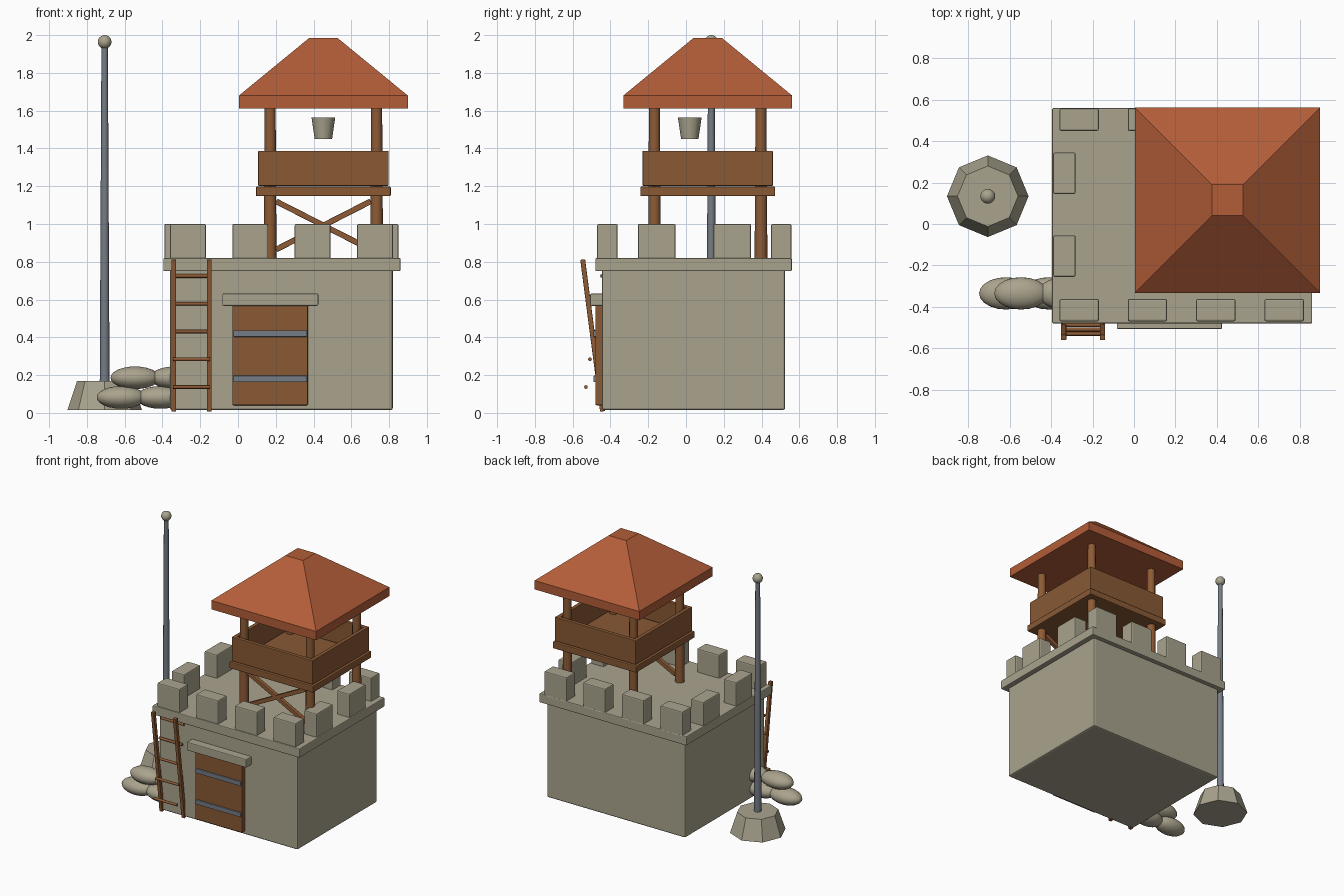
import bpy
import bmesh
import math
from mathutils import Vector

cube = bpy.data.objects.get("Cube")
if cube:
    bpy.data.objects.remove(cube, do_unlink=True)


def material(name, rgb):
    m = bpy.data.materials.new(name)
    m.use_nodes = True
    m.diffuse_color = (*rgb, 1)
    m.node_tree.nodes["Principled BSDF"].inputs["Base Color"].default_value = (*rgb, 1)
    return m


STONE = material("stone", (0.40, 0.37, 0.27))
PLANK = material("plank wood", (0.25, 0.10, 0.034))
TIMBER = material("timber", (0.27, 0.105, 0.036))
ROOF = material("roof tile", (0.45, 0.11, 0.04))
IRON = material("iron", (0.18, 0.205, 0.24))
SACK = material("sackcloth", (0.40, 0.365, 0.265))


def finish(name, bm, mat, smooth=False, bevel=0):
    mesh = bpy.data.meshes.new(name)
    bm.to_mesh(mesh)
    bm.free()
    mesh.materials.append(mat)
    ob = bpy.data.objects.new(name, mesh)
    bpy.context.collection.objects.link(ob)
    if bevel:
        mod = ob.modifiers.new("bevel", "BEVEL")
        mod.width = bevel
        mod.segments = 2
    if smooth:
        bpy.ops.object.select_all(action="DESELECT")
        ob.select_set(True)
        bpy.context.view_layer.objects.active = ob
        bpy.ops.object.shade_smooth_by_angle(angle=math.radians(50))
    return ob


def box(name, x, y, z, mat, bevel=0.006):
    """Box from (low, high) pairs on each axis."""
    bm = bmesh.new()
    bmesh.ops.create_cube(bm, size=1)
    for v in bm.verts:
        v.co = [(lo + hi) / 2 + c * (hi - lo) for c, (lo, hi) in zip(v.co, (x, y, z))]
    return finish(name, bm, mat, bevel=bevel)


def rod(name, a, b, r1, r2, mat, sides=12, smooth=True, turn=0):
    """Tapered cylinder from a to b."""
    a, b = Vector(a), Vector(b)
    d = b - a
    bm = bmesh.new()
    bmesh.ops.create_cone(bm, cap_ends=True, segments=sides, radius1=r1, radius2=r2, depth=d.length)
    ob = finish(name, bm, mat, smooth)
    ob.location = (a + b) / 2
    ob.rotation_euler = d.to_track_quat("Z", "Y").to_euler()
    if turn:
        ob.rotation_euler.z += turn
    return ob


def beam(name, a, b, width, mat):
    """Square bar from a to b."""
    a, b = Vector(a), Vector(b)
    d = b - a
    h = d.length / 2
    ob = box(name, (-width / 2, width / 2), (-width / 2, width / 2), (-h, h), mat, 0.003)
    ob.location = (a + b) / 2
    ob.rotation_euler = d.to_track_quat("Z", "Y").to_euler()
    return ob


def ellipsoid(name, centre, radii, mat):
    bm = bmesh.new()
    bmesh.ops.create_uvsphere(bm, u_segments=20, v_segments=12, radius=1)
    ob = finish(name, bm, mat, True)
    ob.location = centre
    ob.scale = radii
    return ob


# Keep walls and cornice
box("keep_walls", (-0.36, 0.82), (-0.445, 0.525), (0.015, 0.77), STONE, 0.012)
box("cornice", (-0.395, 0.86), (-0.48, 0.56), (0.75, 0.82), STONE)

# Battlements: four along front and back, two more along each side
for row, y in (("front", -0.47), ("back", 0.45)):
    for i in range(4):
        x = -0.36 + 0.33 * i
        box(f"{row}_merlon_{i}", (x, x + 0.19), (y, y + 0.108), (0.81, 1.0), STONE, 0.008)
for row, x in (("right", -0.39), ("left", 0.742)):
    for i in range(2):
        y = -0.255 + 0.4 * i
        box(f"{row}_merlon_{i}", (x, x + 0.108), (y, y + 0.2), (0.81, 1.0), STONE, 0.008)

# Door, iron straps and lintel
box("door", (-0.03, 0.37), (-0.48, -0.43), (0.04, 0.57), PLANK)
for i, z in enumerate((0.18, 0.42)):
    box(f"door_strap_{i}", (-0.025, 0.365), (-0.49, -0.47), (z - 0.017, z + 0.017), IRON, 0.003)
box("lintel", (-0.083, 0.425), (-0.507, -0.43), (0.567, 0.632), STONE)

# Ladder, its rungs slanted against the rails
for i, x in enumerate((-0.34, -0.152)):
    beam(f"ladder_rail_{i}", (x, -0.442, 0.008), (x, -0.547, 0.812), 0.026, TIMBER)
for i in range(5):
    y, z = -0.53 + 0.0213 * i, 0.137 + 0.147 * i
    rod(f"ladder_rung_{i}", (-0.345, y, z), (-0.147, y, z), 0.01, 0.01, TIMBER, 8)

# Watchtower posts, floor and parapet
CX, CY = 0.452, 0.115
for i, (sx, sy) in enumerate(((-1, -1), (1, -1), (1, 1), (-1, 1))):
    x, y = CX + 0.282 * sx, CY + 0.282 * sy
    rod(f"tower_post_{i}", (x, y, 0.8), (x, y, 1.64), 0.034, 0.029, TIMBER)
box("tower_floor", (CX - 0.357, CX + 0.357), (CY - 0.357, CY + 0.357), (1.147, 1.198), PLANK)
for i, s in enumerate((-1, 1)):
    lo, hi = sorted((0.315 * s, 0.345 * s))
    box(f"parapet_y_{i}", (CX - 0.345, CX + 0.345), (CY + lo, CY + hi), (1.202, 1.387), PLANK, 0.004)
    box(f"parapet_x_{i}", (CX + lo, CX + hi), (CY - 0.345, CY + 0.345), (1.202, 1.387), PLANK, 0.004)

# Crossed braces on the front
for i, s in enumerate((-1, 1)):
    beam(f"brace_{i}", (CX - 0.25 * s, CY - 0.282, 0.865), (CX + 0.25 * s, CY - 0.282, 1.12), 0.03, TIMBER)

# Hipped roof with an eave band and a small flat top
bm = bmesh.new()
rings = [[bm.verts.new((CX + h * sx, CY + h * sy, z))
          for sx, sy in ((-1, -1), (1, -1), (1, 1), (-1, 1))]
         for h, z in ((0.447, 1.612), (0.447, 1.68), (0.075, 1.985))]
for low, high in zip(rings, rings[1:]):
    for i in range(4):
        j = (i + 1) % 4
        bm.faces.new((low[i], low[j], high[j], high[i]))
bm.faces.new(rings[0][::-1])
bm.faces.new(rings[-1])
finish("roof", bm, ROOF)

# Hanging bucket
rod("bucket", (CX, 0.02, 1.45), (CX, 0.02, 1.565), 0.046, 0.063, STONE, 12)

# Flagpole on an octagonal plinth
PX, PY = -0.706, 0.134
rod("plinth", (PX, PY, 0.015), (PX, PY, 0.17), 0.197, 0.146, STONE, 8, smooth=False)
rod("flagpole", (PX, PY, 0.16), (PX, PY, 1.95), 0.026, 0.017, IRON)
ellipsoid("pole_ball", (PX, PY, 1.964), (0.036, 0.036, 0.036), STONE)

# Sandbags stacked against the wall
for i, (x, z) in enumerate(((-0.618, 0.082), (-0.41, 0.082), (-0.545, 0.186), (-0.335, 0.186))):
    ellipsoid(f"sandbag_{i}", (x, -0.335, z), (0.13, 0.078, 0.06), SACK)
